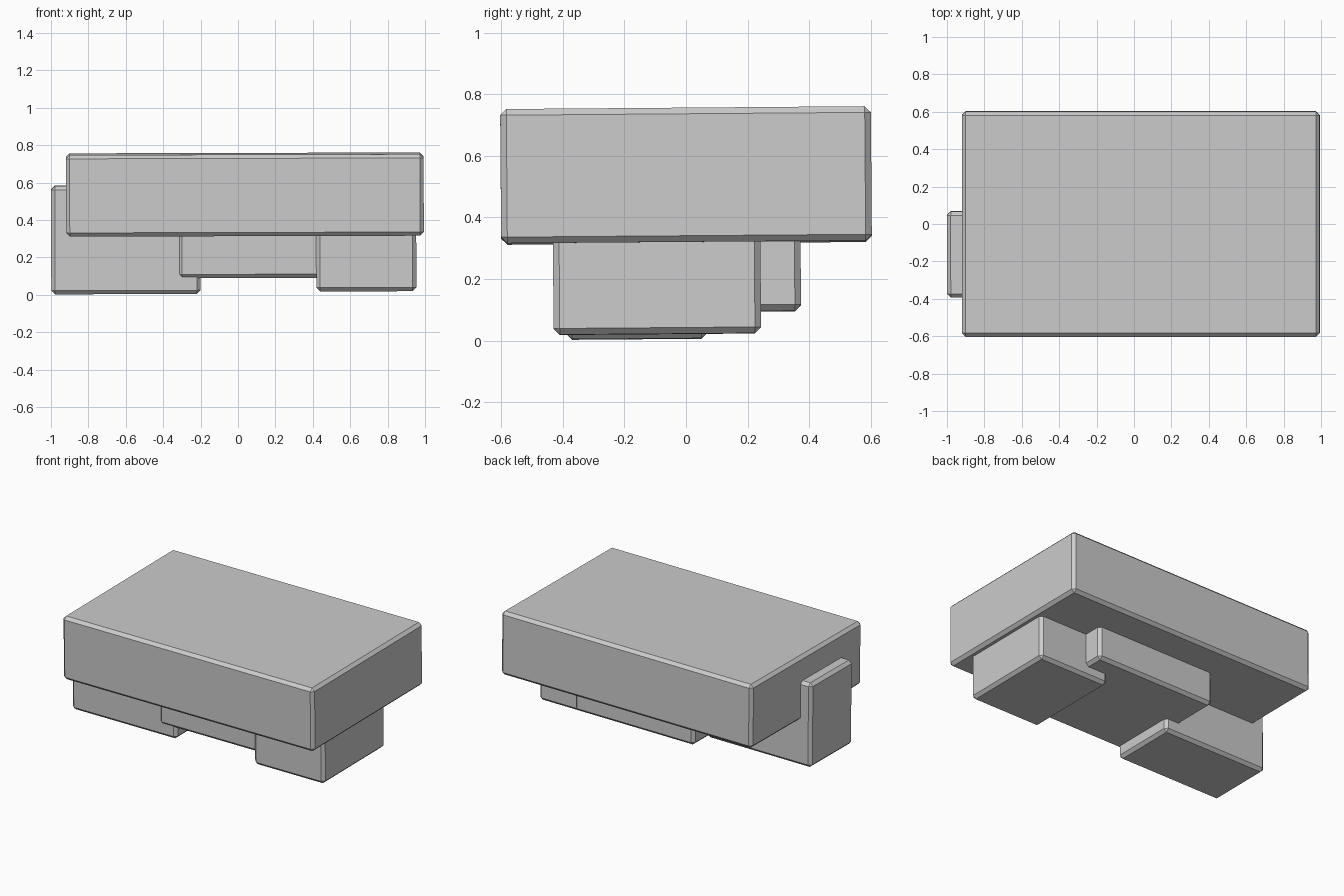
import bpy
import math

if "Cube" in bpy.data.objects:
    bpy.data.objects.remove(bpy.data.objects["Cube"])


def block(name, lo, hi, bevel=0.02):
    """Chamfered box spanning lo..hi, with a very slight tilt."""
    centre = [(a + b) / 2 for a, b in zip(lo, hi)]
    bpy.ops.mesh.primitive_cube_add(size=1, location=centre)
    ob = bpy.context.object
    ob.name = name
    ob.scale = [b - a for a, b in zip(lo, hi)]
    bpy.ops.object.transform_apply(location=False, rotation=False, scale=True)
    mod = ob.modifiers.new("chamfer", 'BEVEL')
    mod.width = bevel
    mod.segments = 1
    ob.rotation_euler = (math.radians(0.45), math.radians(-0.15), 0)
    return ob


# Large upper slab
block("top_slab", (-0.92, -0.602, 0.318), (0.993, 0.602, 0.754))

# Left support, rising up past the slab's underside
block("left_support", (-0.999, -0.392, 0.005), (-0.2, 0.068, 0.583))

# Raised middle block, running behind the right support
block("middle_block", (-0.32, -0.405, 0.093), (0.59, 0.372, 0.55))

# Right support
block("right_support", (0.418, -0.432, 0.021), (0.953, 0.242, 0.55))
